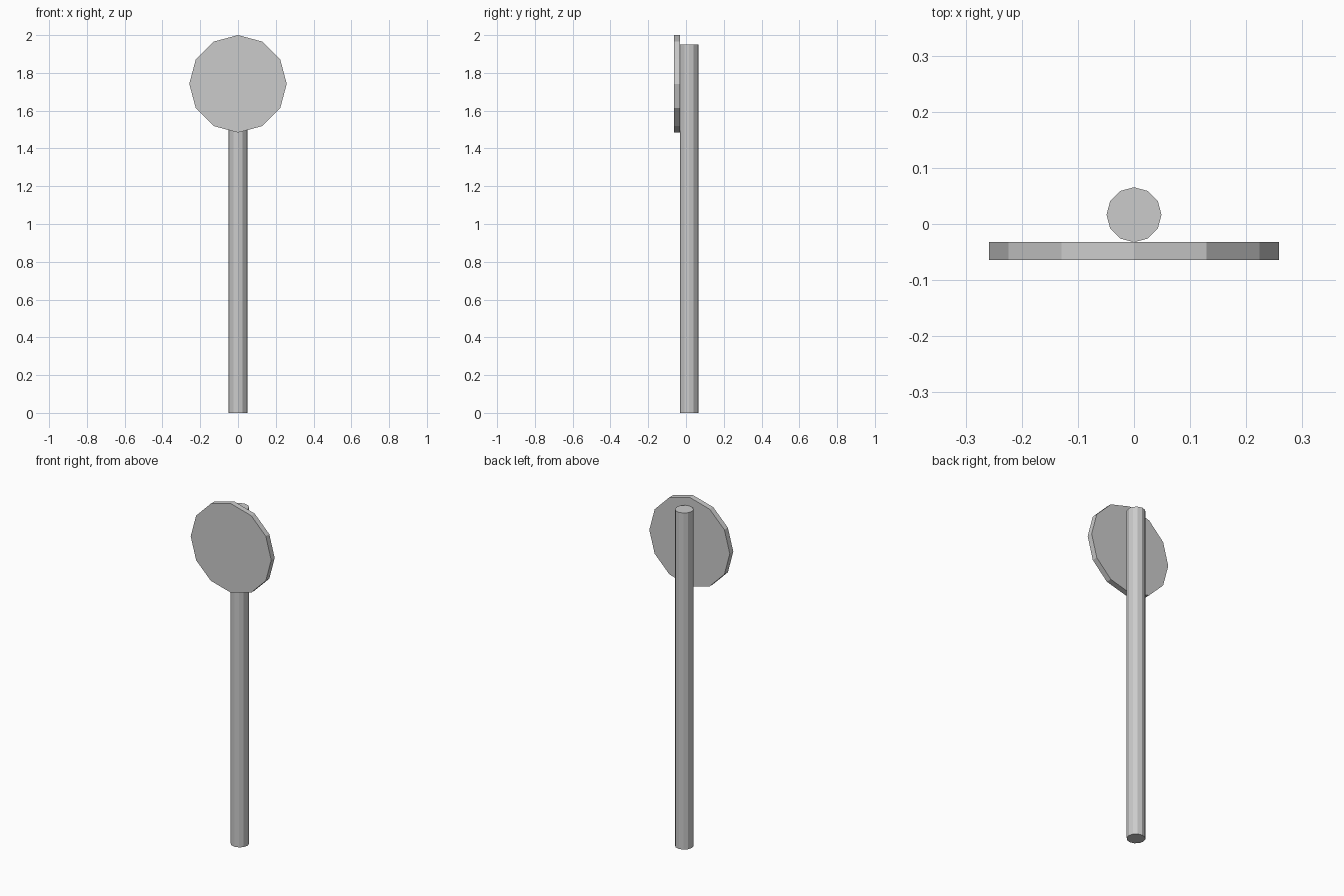
import bpy
from math import pi

if "Cube" in bpy.data.objects:
    bpy.data.objects.remove(bpy.data.objects["Cube"])


def cylinder(name, radius, depth, location, rotation=(0, 0, 0)):
    """Flat-shaded twelve-sided cylinder."""
    bpy.ops.mesh.primitive_cylinder_add(vertices=12, radius=radius, depth=depth,
                                        location=location, rotation=rotation)
    obj = bpy.context.object
    obj.name = name
    return obj


POLE_R, POLE_H = 0.049, 1.95
DISC_R, DISC_T = 0.258, 0.032
POLE_Y = 0.0165

# Upright post, slightly behind centre
cylinder("sign_post", POLE_R, POLE_H, (0, POLE_Y, POLE_H / 2))

# Round sign plate touching the front of the post
cylinder("sign_disc", DISC_R, DISC_T,
         (0, POLE_Y - POLE_R - DISC_T / 2, 2 - DISC_R), (pi / 2, 0, 0))
